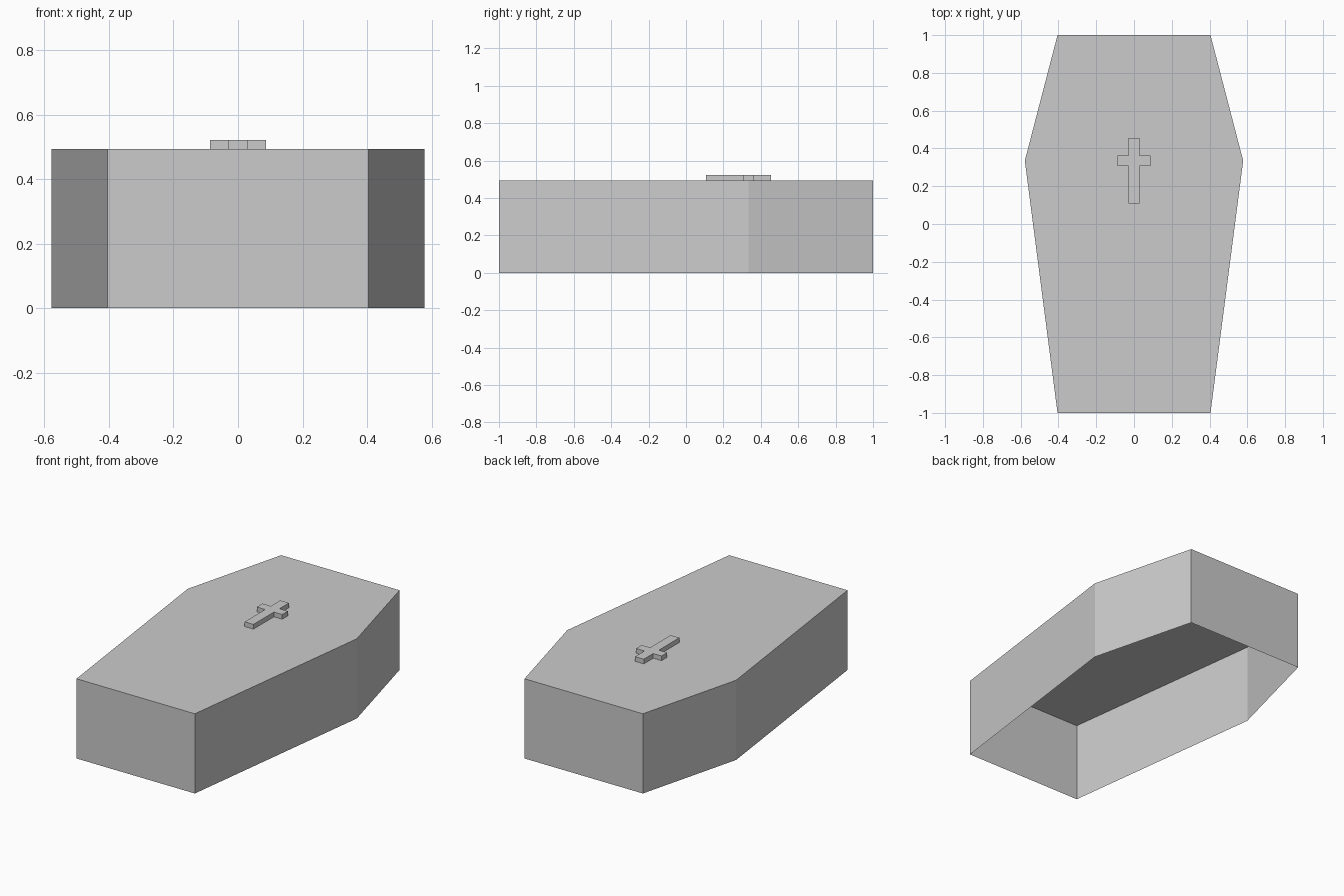
import bpy, bmesh

if "Cube" in bpy.data.objects:
    bpy.data.objects.remove(bpy.data.objects["Cube"])


def extruded_shell(name, half_profile, z0, z1):
    """Mirror a right-hand profile across x, raise its walls and cap the top (open underneath)."""
    outline = half_profile + [(-x, y) for x, y in reversed(half_profile)]
    bm = bmesh.new()
    low = [bm.verts.new((x, y, z0)) for x, y in outline]
    high = [bm.verts.new((x, y, z1)) for x, y in outline]
    n = len(outline)
    for i in range(n):
        j = (i + 1) % n
        bm.faces.new((low[i], low[j], high[j], high[i]))
    bm.faces.new(high)
    bm.normal_update()
    mesh = bpy.data.meshes.new(name)
    bm.to_mesh(mesh)
    bm.free()
    obj = bpy.data.objects.new(name, mesh)
    bpy.context.collection.objects.link(obj)
    return obj


LID_Z = 0.493

# Six-sided box, thin walled and open at the bottom
extruded_shell("coffin_box", [(0.405, -1.0), (0.578, 0.335), (0.405, 1.0)], 0.0, LID_Z)

# Raised cross on the lid
extruded_shell(
    "lid_cross",
    [(0.03, 0.108), (0.03, 0.308), (0.087, 0.308),
     (0.087, 0.363), (0.03, 0.363), (0.03, 0.455)],
    LID_Z, 0.522,
)
